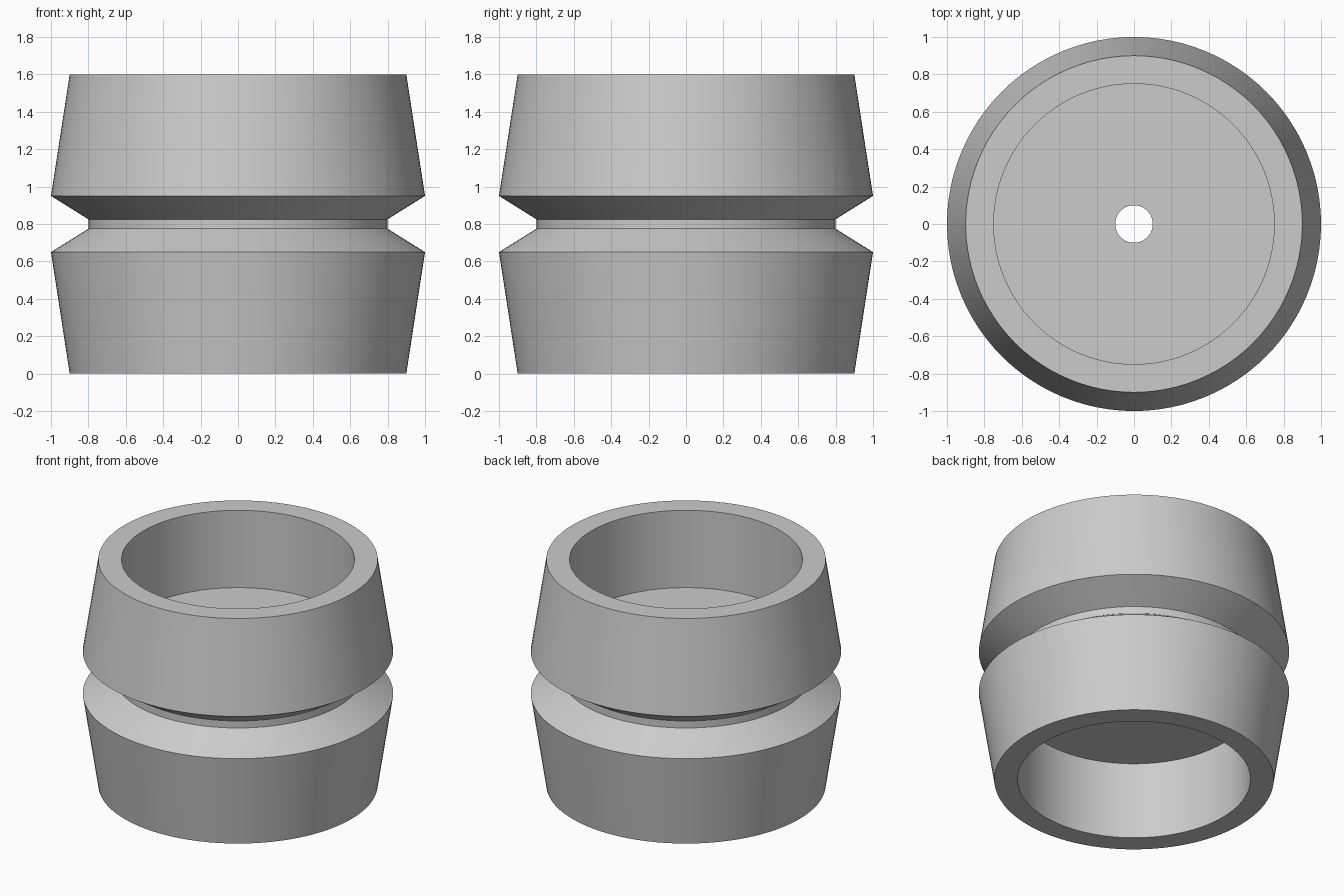
import bpy, bmesh, math

if "Cube" in bpy.data.objects:
    bpy.data.objects.remove(bpy.data.objects["Cube"])

SEGMENTS = 96

grey = bpy.data.materials.new("plain grey")
grey.diffuse_color = (0.6, 0.6, 0.6, 1)
grey.use_nodes = True
grey.node_tree.nodes["Principled BSDF"].inputs["Base Color"].default_value = grey.diffuse_color

# Upper half of the closed section (radius, height above the mid plane)
half = [(0.8, 0.025), (1.0, 0.15), (0.9, 0.8), (0.75, 0.8), (0.75, 0.25), (0.1, 0.25)]
# Mirror it below the mid plane to close the loop
section = half + [(r, -h) for r, h in reversed(half)]

# Lathe the section into the grooved, hollow-ended roller
bm = bmesh.new()
rings = []
for i in range(SEGMENTS):
    a = 2 * math.pi * i / SEGMENTS
    rings.append([bm.verts.new((r * math.cos(a), r * math.sin(a), 0.8 + h))
                  for r, h in section])
for i in range(SEGMENTS):
    here, following = rings[i], rings[(i + 1) % SEGMENTS]
    for j in range(len(section)):
        k = (j + 1) % len(section)
        bm.faces.new((here[j], following[j], following[k], here[k]))
bmesh.ops.recalc_face_normals(bm, faces=bm.faces)

mesh = bpy.data.meshes.new("grooved_roller")
bm.to_mesh(mesh)
bm.free()
mesh.materials.append(grey)
roller = bpy.data.objects.new("grooved_roller", mesh)
bpy.context.collection.objects.link(roller)

# Smooth round walls with sharp rims
bpy.context.view_layer.objects.active = roller
roller.select_set(True)
bpy.ops.object.shade_smooth_by_angle(angle=math.radians(20))
